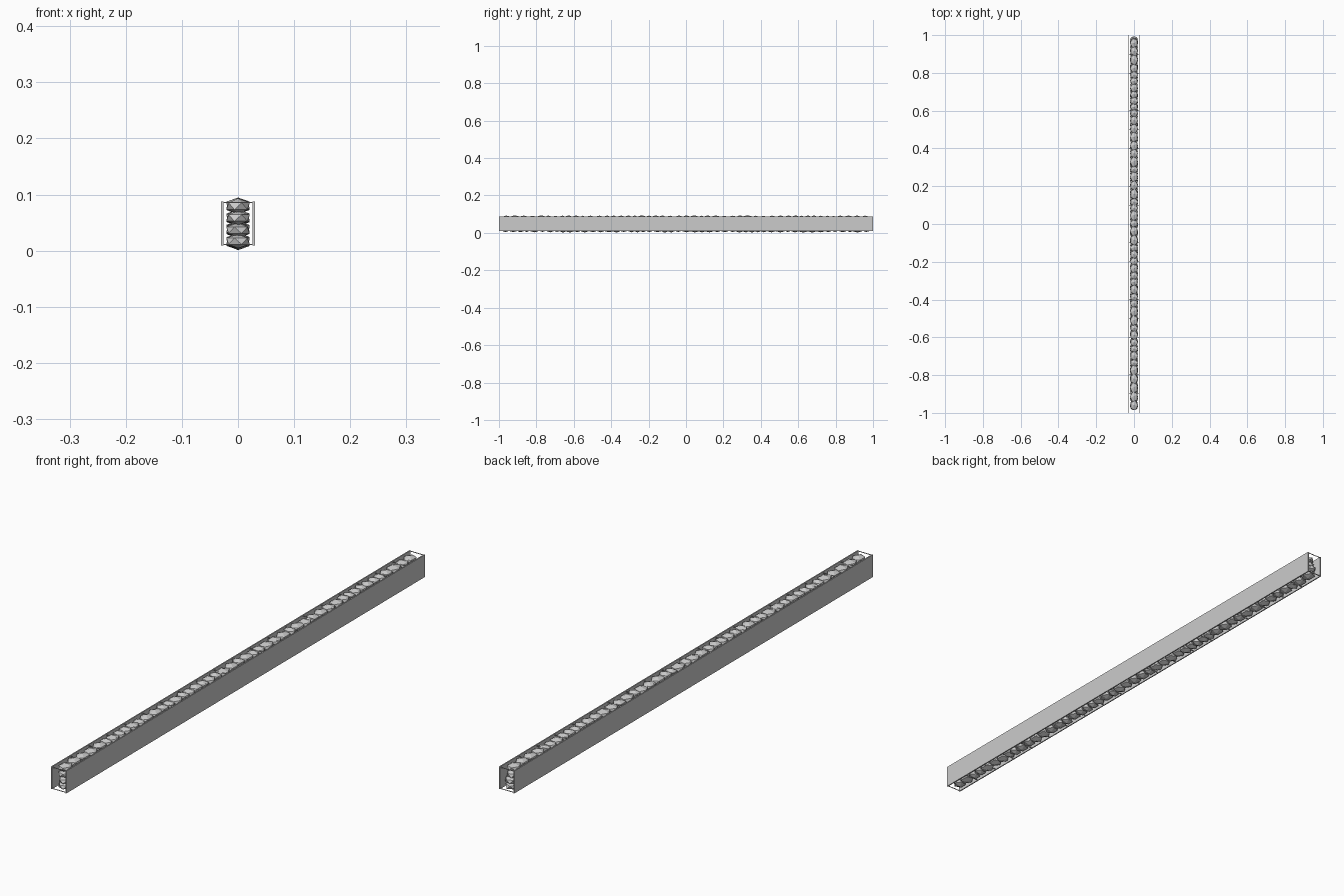
import bpy, bmesh, math, random
from mathutils import Matrix, Vector

if "Cube" in bpy.data.objects:
    bpy.data.objects.remove(bpy.data.objects["Cube"])

random.seed(7)


def finish(name, bm):
    mesh = bpy.data.meshes.new(name)
    bm.to_mesh(mesh)
    bm.free()
    obj = bpy.data.objects.new(name, mesh)
    bpy.context.collection.objects.link(obj)
    return obj


def add_box(bm, centre, size):
    m = Matrix.Translation(Vector(centre)) @ Matrix.Diagonal((*size, 1))
    bmesh.ops.create_cube(bm, size=1, matrix=m)


# Two long side panels
for side, name in ((-1, "left_panel"), (1, "right_panel")):
    bm = bmesh.new()
    add_box(bm, (side * 0.028, 0, 0.0485), (0.004, 2.0, 0.079))
    finish(name, bm)

# Thin cross ties joining the panels near their upper and lower edges
bm = bmesh.new()
for i in range(21):
    y = -0.998 + 1.996 * i / 20
    for z in (0.011, 0.086):
        add_box(bm, (0, y, z), (0.054, 0.002, 0.002))
finish("cross_ties", bm)

# Courses of flat, faceted stones filling the gap
bm = bmesh.new()
for z in (0.0165, 0.038, 0.0595, 0.081):
    y = -0.985
    while y < 0.975:
        half = random.uniform(0.018, 0.030)
        centre_y = min(y + half * 0.9, 0.995 - half)
        height = random.uniform(0.0125, 0.0140)
        dz = random.uniform(-0.0025, 0.0005) if z > 0.05 else random.uniform(-0.0025, 0.002)
        turn = math.radians(36 * random.randint(0, 9))
        m = (Matrix.Translation((0, centre_y, z + dz))
             @ Matrix.Diagonal((0.0232, half * 1.08, height, 1))
             @ Matrix.Rotation(turn, 4, 'Z'))
        bmesh.ops.create_icosphere(bm, subdivisions=1, radius=1, matrix=m)
        y += half * 1.65
finish("stone_fill", bm)
